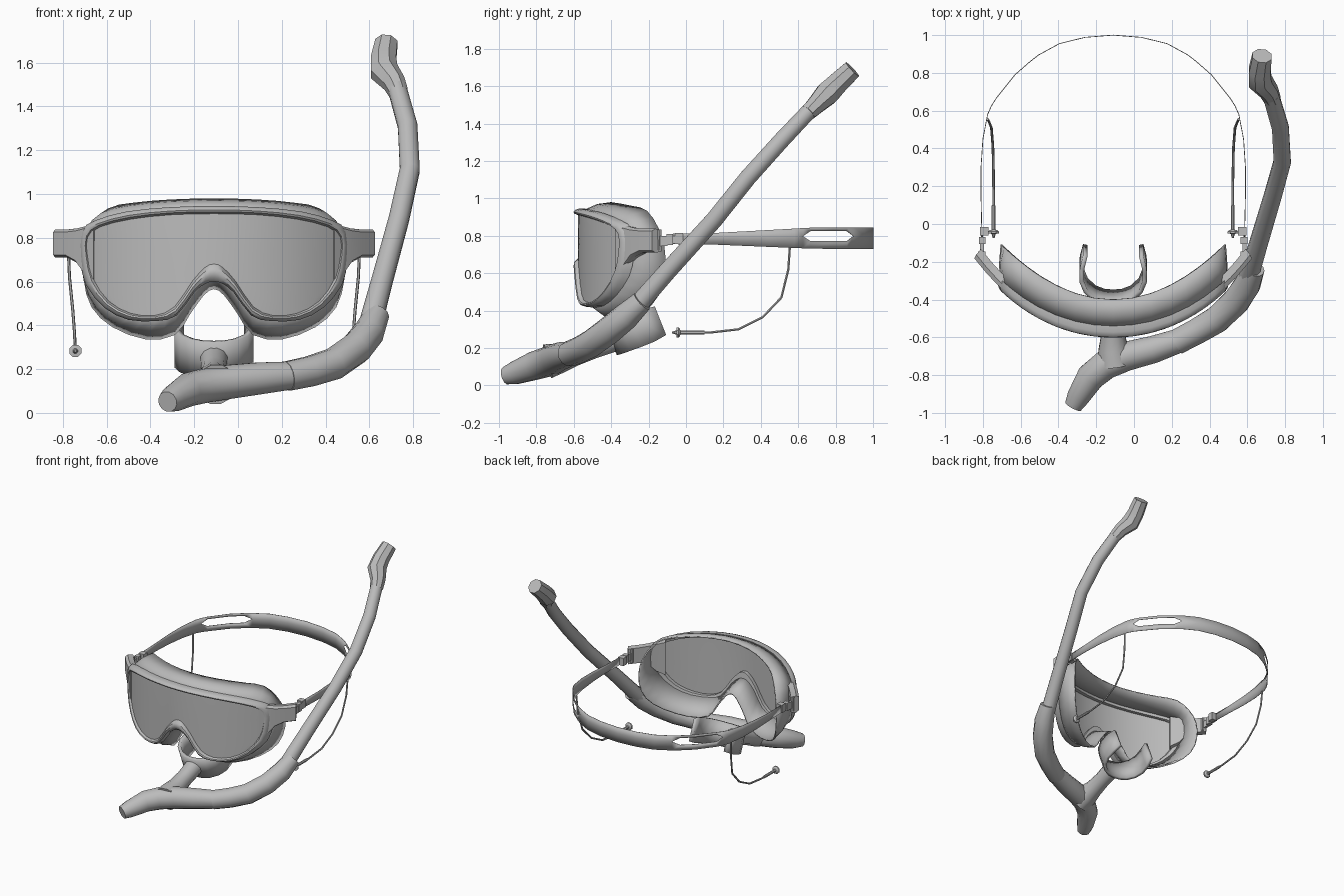
import bpy, bmesh, math
from mathutils import Vector

if "Cube" in bpy.data.objects:
    bpy.data.objects.remove(bpy.data.objects["Cube"])

CX = -0.11  # centre line of the mask
grey = bpy.data.materials.new("grey")
grey.diffuse_color = (0.5, 0.5, 0.5, 1)
grey.use_nodes = True
grey.node_tree.nodes["Principled BSDF"].inputs["Base Color"].default_value = grey.diffuse_color


def finish(name, bm, thick=0):
    bmesh.ops.remove_doubles(bm, verts=bm.verts, dist=1e-5)
    bmesh.ops.recalc_face_normals(bm, faces=bm.faces)
    me = bpy.data.meshes.new(name)
    bm.to_mesh(me)
    bm.free()
    me.materials.append(grey)
    ob = bpy.data.objects.new(name, me)
    bpy.context.collection.objects.link(ob)
    if thick:
        mod = ob.modifiers.new("thickness", 'SOLIDIFY')
        mod.thickness = thick
        mod.offset = 0
    return ob


def loft(name, rings, closed=True, wrap=False, caps=False, thick=0):
    """Skin a list of equal-length point rings."""
    bm = bmesh.new()
    vs = [[bm.verts.new(p) for p in r] for r in rings]
    n = len(rings[0])
    for i in range(len(vs) if wrap else len(vs) - 1):
        a, b = vs[i], vs[(i + 1) % len(vs)]
        for j in range(n if closed else n - 1):
            k = (j + 1) % n
            bm.faces.new((a[j], a[k], b[k], b[j]))
    if caps:
        bm.faces.new(vs[0])
        bm.faces.new(vs[-1])
    return finish(name, bm, thick)


def tube(name, pts, radii, ref=(0, 0, 1), sides=12):
    pts = [Vector(p) for p in pts]
    rings = []
    for i, p in enumerate(pts):
        t = (pts[min(i + 1, len(pts) - 1)] - pts[max(i - 1, 0)]).normalized()
        a = Vector(ref).cross(t).normalized()
        b = t.cross(a)
        rings.append([p + radii[i] * (a * math.cos(q) + b * math.sin(q))
                      for q in (math.tau * (k + .5) / sides for k in range(sides))])
    return loft(name, rings, caps=True)


def box(name, lo, hi):
    return loft(name, [[(x, lo[1], lo[2]), (x, hi[1], lo[2]), (x, hi[1], hi[2]),
                        (x, lo[1], hi[2])] for x in (lo[0], hi[0])], caps=True)


def outline(half, sub=2):
    """Mirror a half outline and round it with a Catmull-Rom curve."""
    p = [Vector(q) for q in half]
    p += [Vector((-q.x, q.y)) for q in reversed(p[1:-1])]
    n, out = len(p), []
    for i in range(n):
        a, b, c, d = p[i - 1], p[i], p[(i + 1) % n], p[(i + 2) % n]
        for s in range(sub):
            t = s / sub
            out.append(.5 * (2 * b + (c - a) * t + (2 * a - 5 * b + 4 * c - d) * t * t
                             + (3 * b - a - 3 * c + d) * t ** 3))
    return out


def front_y(u):
    return -.585 + .6 * u * u + .27 * u ** 4


def ring(pts, off):
    return [(CX + p.x, front_y(p.x) + off, p.y) for p in pts]


# mask outlines as (distance from centre, height)
lens = outline([(0, .91), (.2, .905), (.38, .885), (.52, .85), (.575, .8), (.575, .72), (.55, .61),
                (.48, .51), (.38, .455), (.27, .445), (.18, .485), (.1, .6), (.04, .665), (0, .68)])
rim = outline([(0, .945), (.2, .94), (.4, .92), (.54, .88), (.605, .83), (.61, .70), (.585, .585),
               (.5, .48), (.39, .425), (.26, .42), (.17, .445), (.09, .55), (.04, .59), (0, .60)])
back = outline([(0, .975), (.2, .97), (.37, .955), (.48, .93), (.55, .84), (.585, .74), (.59, .61),
                (.555, .485), (.46, .395), (.31, .34), (.18, .36), (.115, .45), (.05, .54), (0, .57)])
mid = [a.lerp(b, .5) for a, b in zip(lens, rim)]

# lens: bands between the top and bottom halves of its outline
n = len(lens)
h = n // 2
q = h // 2
top = [lens[(i - q) % n] for i in range(2 * q + 1)]
bottom = [lens[(h + q - i) % n] for i in range(2 * q + 1)]
rows = [ring([a.lerp(b, k / 8) for a, b in zip(top, bottom)], .008) for k in range(9)]
loft("lens", rows, closed=False)

# frame: rounded ring round the lens
loft("frame", [ring(lens, .008), ring([a.lerp(b, .25) for a, b in zip(lens, rim)], -.012),
               ring(mid, -.016), ring([a.lerp(b, .8) for a, b in zip(lens, rim)], -.008),
               ring(rim, .012), ring(rim, .045), ring(lens, .035)], wrap=True)

# skirt: flexible seal flaring to the rear
rear = [Vector((CX + p.x, -.40 + .83 * p.x ** 2, p.y)) for p in back]
start = [Vector(p) for p in ring([a.lerp(b, .6) for a, b in zip(lens, rim)], .035)]
bulge = [a.lerp(b, .5) + Vector(((b.x - CX) * .015, 0, (b.z - .68) * .04))
         for a, b in zip(start, rear)]
loft("skirt", [start, bulge, rear], thick=.01)

for s, side in ((-1, "left"), (1, "right")):
    # wing joining frame to strap
    secs = []
    for u, lo, hi in ((.55, .60, .865), (.6, .635, .852), (.635, .685, .843),
                      (.68, .71, .838), (.735, .71, .838)):
        y = front_y(u)
        secs.append([(CX + s * u, y, lo + .012), (CX + s * u, y, hi - .012),
                     (CX + s * (u - .01), y + .02, hi), (CX + s * (u - .035), y + .05, hi - .005),
                     (CX + s * (u - .035), y + .05, lo + .005), (CX + s * (u - .01), y + .02, lo)])
    loft(side + "_wing", secs, caps=True)

    # buckle made of small blocks
    for i, (u0, u1, y0, y1, z0, z1) in enumerate((
            (.675, .715, -.18, -.145, .725, .83), (.685, .705, -.15, -.10, .745, .80),
            (.675, .71, -.105, -.07, .75, .81), (.66, .705, -.06, -.015, .755, .815),
            (.69, .70, -.075, -.05, .76, .80))):
        box(f"{side}_buckle_{i}", (CX + s * u0, y0, z0), (CX + s * u1, y1, z1))

    # hanging cord and its end plug
    cord = [(.665, .555, .74), (.66, .547, .62), (.645, .51, .47), (.637, .41, .365),
            (.634, .28, .30), (.633, .13, .283), (.633, .08, .283)]
    tube(side + "_cord", [(CX + s * u, y, z) for u, y, z in cord], [.007] * 7, (1, 0, 0), 6)
    plug = [(.10, .007), (.098, .011), (-.03, .011), (-.032, .022), (-.04, .03),
            (-.05, .03), (-.052, .012), (-.075, .005)]
    tube(side + "_plug", [(CX + s * .633, y, .283) for y, r in plug],
         [r for y, r in plug], (1, 0, 0), 8)

# strap: upper and lower bands that part round a slot on each side
path = [(.695, -.07, 0), (.70, .15, 0), (.70, .3, 0), (.69, .45, 0), (.665, .58, 0),
        (.645, .625, 0), (.62, .665, .027), (.52, .79, .027), (.44, .86, .027),
        (.395, .895, 0), (.285, .955, 0), (.15, .988, 0), (0, 1, 0)]
path += [(-u, y, g) for u, y, g in reversed(path[:-1])]
bm = bmesh.new()
for sign in (-1, 1):
    prev = None
    for u, y, g in path:
        k = min(max((y - .1) / .6, 0), 1)
        edge = .785 + .027 + .033 * k if sign > 0 else .783 - .028 - .025 * k
        cur = [bm.verts.new((CX + u, y, z)) for z in (edge, .798 + sign * g)]
        if prev:
            bm.faces.new((prev[0], cur[0], cur[1], prev[1]))
        prev = cur
finish("strap", bm, .004)

# breathing tube and its wider head
tube("breathing_tube", [(.605, -.28, .405), (.66, -.1, .61), (.735, .15, .885), (.785, .33, 1.11),
                        (.775, .51, 1.31), (.725, .68, 1.49)],
     [.054, .05, .048, .047, .046, .044], (1, 0, 0))
tube("tube_head", [(.735, .655, 1.46), (.715, .70, 1.505), (.668, .755, 1.56), (.665, .81, 1.615),
                   (.678, .89, 1.69)], [.046, .054, .068, .062, .055], (1, 0, 0), 8)

# elbow and mouth section
tube("elbow", [(.635, -.235, .45), (.60, -.32, .37), (.54, -.41, .295), (.44, -.505, .225),
               (.33, -.57, .19), (.225, -.625, .168)], [.058, .072, .075, .074, .071, .069])
tube("lower_tube", [(.24, -.617, .171), (.1, -.665, .158), (-.04, -.70, .142), (-.15, -.745, .125),
                    (-.23, -.81, .105), (-.295, -.915, .066), (-.322, -.965, .051)],
     [.066, .075, .08, .08, .077, .062, .048])
tube("mouth_neck", [(-.10, -.74, .13), (-.11, -.66, .15), (-.11, -.59, .17), (-.11, -.5, .2),
                    (-.11, -.38, .245)], [.095, .08, .066, .06, .065])

# bite piece: U-shaped plate tilted along the neck
axis, up = Vector((0, .93, .37)), Vector((0, -.37, .93))
shape = [(.148, .27, .082), (.165, .2, .092), (.168, .13, .092), (.145, .07, .09), (.1, .025, .088),
         (.05, .005, .086), (0, 0, .086)]
shape += [(-u, a, w) for u, a, w in reversed(shape[:-1])]
rows = [[Vector((CX + u, -.39, .245)) + axis * a + up * (w * k) for u, a, w in shape]
        for k in (-1, 0, 1)]
loft("bite_piece", rows, closed=False, thick=.024)

# smooth shading with sharp edges kept
bpy.ops.object.select_all(action='SELECT')
bpy.context.view_layer.objects.active = bpy.data.objects["frame"]
bpy.ops.object.shade_smooth_by_angle(angle=math.radians(35))
